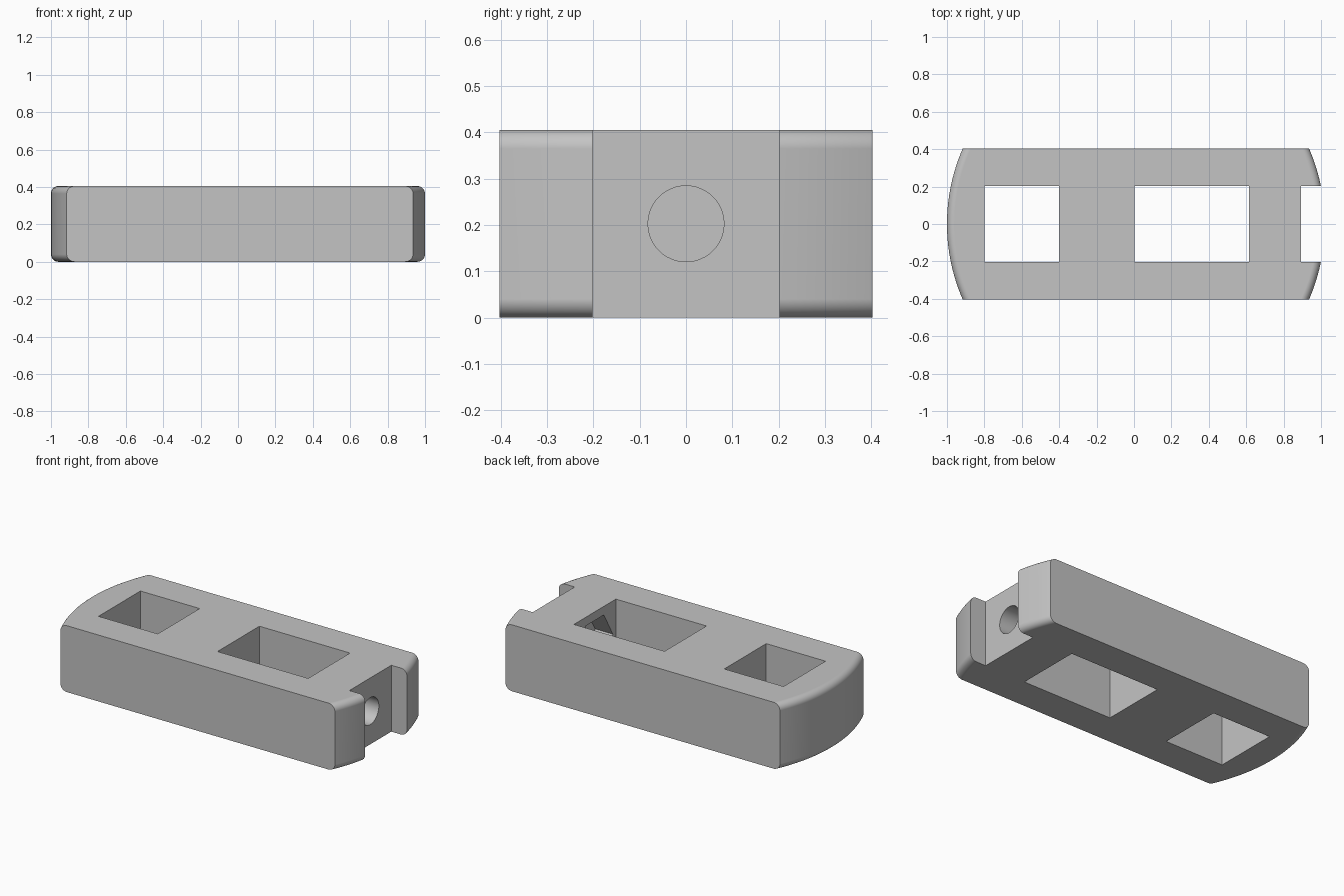
import bpy
import bmesh
from math import radians
from mathutils import Matrix

if "Cube" in bpy.data.objects:
    bpy.data.objects.remove(bpy.data.objects["Cube"], do_unlink=True)

H = 0.405            # block height, also half its width
MID = H / 2
DISC_R, DISC_X = 1.01, 0.01
FILLET = 0.04
WEB = 0.615          # inner face of the wall carrying the bolt hole
SLOT = 0.893


def new_object(name, bm):
    mesh = bpy.data.meshes.new(name)
    bmesh.ops.recalc_face_normals(bm, faces=bm.faces)
    bm.to_mesh(mesh)
    bm.free()
    obj = bpy.data.objects.new(name, mesh)
    bpy.context.collection.objects.link(obj)
    return obj


def box(name, x0, x1, half_y, z0, z1):
    bm = bmesh.new()
    bmesh.ops.create_cube(bm, size=1)
    bmesh.ops.scale(bm, vec=(x1 - x0, 2 * half_y, z1 - z0), verts=bm.verts)
    bmesh.ops.translate(bm, vec=((x0 + x1) / 2, 0, (z0 + z1) / 2), verts=bm.verts)
    return new_object(name, bm)


def prism_x(name, x0, x1, radius, sides, turn=0):
    """Prism or cylinder lying along x at mid height."""
    bm = bmesh.new()
    bmesh.ops.create_cone(bm, cap_ends=True, segments=sides, radius1=radius,
                          radius2=radius, depth=x1 - x0)
    place = (Matrix.Translation(((x0 + x1) / 2, 0, MID))
             @ Matrix.Rotation(radians(90), 4, 'Y')
             @ Matrix.Rotation(radians(turn), 4, 'Z'))
    bmesh.ops.transform(bm, matrix=place, verts=bm.verts)
    return new_object(name, bm)


def combine(target, tool, operation):
    tool.hide_render = True
    mod = target.modifiers.new(tool.name, 'BOOLEAN')
    mod.operation, mod.object, mod.solver = operation, tool, 'EXACT'
    bpy.context.view_layer.objects.active = target
    bpy.ops.object.modifier_apply(modifier=mod.name)
    bpy.data.objects.remove(tool, do_unlink=True)


# Round disc with filleted rims supplies both curved ends
bm = bmesh.new()
bmesh.ops.create_cone(bm, cap_ends=True, segments=160, radius1=DISC_R,
                      radius2=DISC_R, depth=H)
rims = [e for e in bm.edges if abs(e.verts[0].co.z - e.verts[1].co.z) < 0.001]
bmesh.ops.bevel(bm, geom=rims, offset=FILLET, segments=8, profile=0.5,
                affect='EDGES')
bmesh.ops.translate(bm, vec=(DISC_X, 0, MID), verts=bm.verts)
body = new_object("link_block", bm)

# Flat long sides
combine(body, box("side_trim", -2, 2, 0.403, -1, 1), 'INTERSECT')

# Two through windows and the open end slot
for name, x0, x1 in (("small_window", -0.8, -0.4),
                     ("large_window", 0.003, WEB),
                     ("end_slot", SLOT, 1.5)):
    combine(body, box(name, x0, x1, 0.202, -1, 1), 'DIFFERENCE')

# Bolt hole with a hexagonal nut pocket on the window side
combine(body, prism_x("bolt_hole", WEB - 0.1, SLOT + 0.1, 0.082, 48), 'DIFFERENCE')
pocket = prism_x("nut_pocket", WEB - 0.1, WEB + 0.12, 0.173, 6)
# Point the hexagon's corners sideways, flats at top and bottom
if max(v.co.z for v in pocket.data.vertices) > MID + 0.16:
    bpy.data.objects.remove(pocket, do_unlink=True)
    pocket = prism_x("nut_pocket", WEB - 0.1, WEB + 0.12, 0.173, 6, 30)
combine(body, pocket, 'DIFFERENCE')

# Single grey finish
grey = bpy.data.materials.new("plain_grey")
grey.use_nodes = True
colour = (0.55, 0.55, 0.55, 1)
grey.diffuse_color = colour
grey.node_tree.nodes["Principled BSDF"].inputs["Base Color"].default_value = colour
body.data.materials.clear()
body.data.materials.append(grey)

# Smooth fillets, crisp corners, flat large faces
bpy.ops.object.select_all(action='DESELECT')
body.select_set(True)
bpy.context.view_layer.objects.active = body
bpy.ops.object.shade_smooth_by_angle(angle=radians(30))
weighted = body.modifiers.new("weighted_normals", 'WEIGHTED_NORMAL')
weighted.keep_sharp = True
